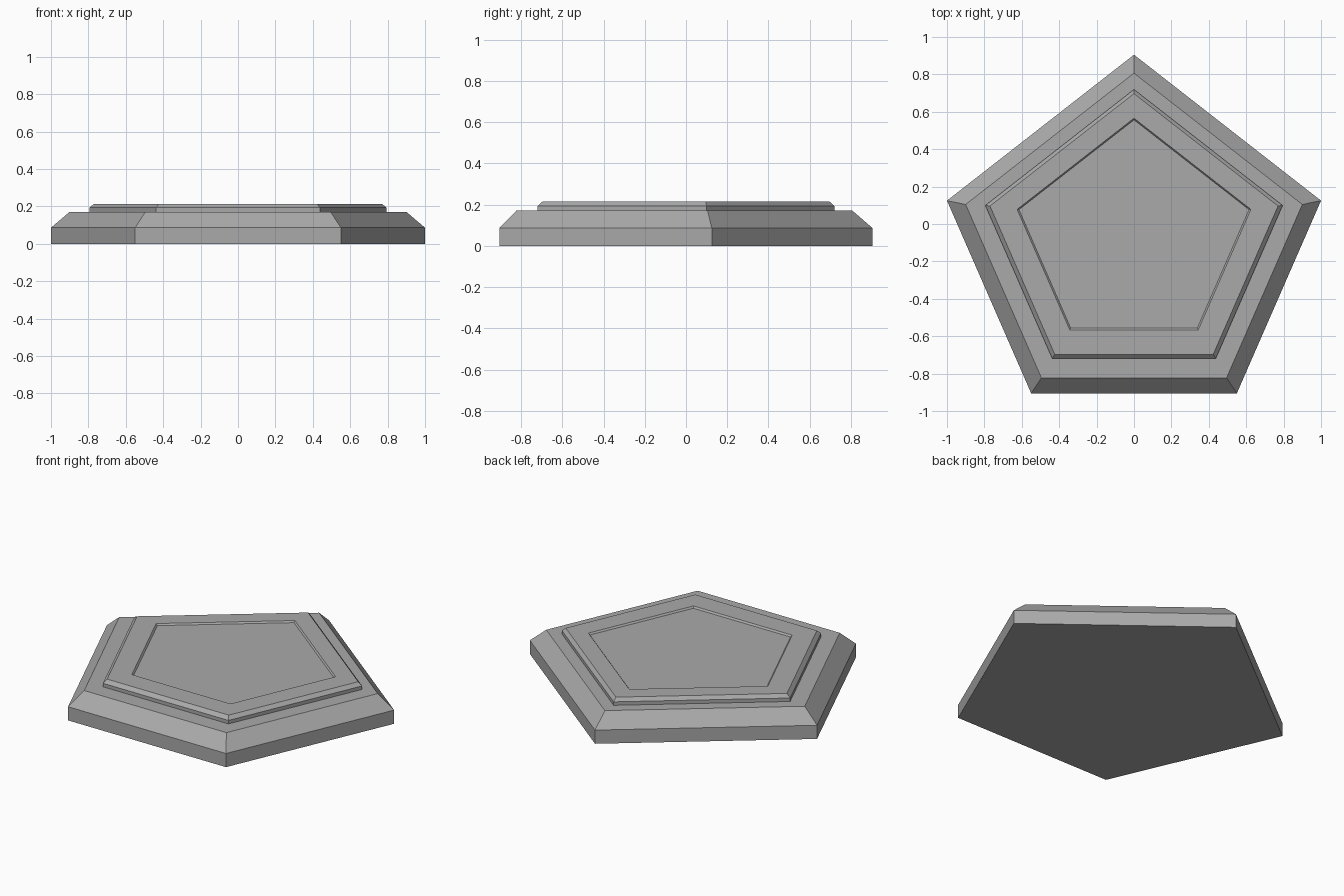
import bpy

cube = bpy.data.objects.get("Cube")
if cube:
    bpy.data.objects.remove(cube, do_unlink=True)

# One plain grey for the whole plinth
grey = bpy.data.materials.new("stone_grey")
grey.use_nodes = True
colour = (0.4, 0.4, 0.4, 1)
grey.diffuse_color = colour
grey.node_tree.nodes["Principled BSDF"].inputs["Base Color"].default_value = colour

# Pentagon outline, counter-clockwise from the back corner
PENTAGON = [(0, 0.905), (-1, 0.125), (-0.55, -0.905), (0.55, -0.905), (1, 0.125)]


def stacked_pentagon(name, rings):
    """Closed solid through pentagon rings given as (scale, y shift, height)."""
    n = len(PENTAGON)
    verts = [(x * s, y * s + dy, z) for s, dy, z in rings for x, y in PENTAGON]
    faces = [tuple(reversed(range(n)))]
    for r in range(len(rings) - 1):
        a, b = r * n, (r + 1) * n
        for i in range(n):
            j = (i + 1) % n
            faces.append((a + i, a + j, b + j, b + i))
    last = (len(rings) - 1) * n
    faces.append(tuple(range(last, last + n)))
    mesh = bpy.data.meshes.new(name)
    mesh.from_pydata(verts, [], faces)
    mesh.materials.append(grey)
    obj = bpy.data.objects.new(name, mesh)
    bpy.context.collection.objects.link(obj)
    return obj


# Wide base with a chamfered rim
stacked_pentagon("base", [(1, 0, 0), (1, 0, 0.086), (0.9, -0.008, 0.171)])

# Raised plate with a small bevel and a shallow sunken panel
stacked_pentagon("top_plate", [
    (0.795, 0, 0.165),
    (0.795, 0, 0.193),
    (0.77, 0, 0.214),
    (0.625, 0, 0.214),
    (0.615, 0, 0.204),
])
